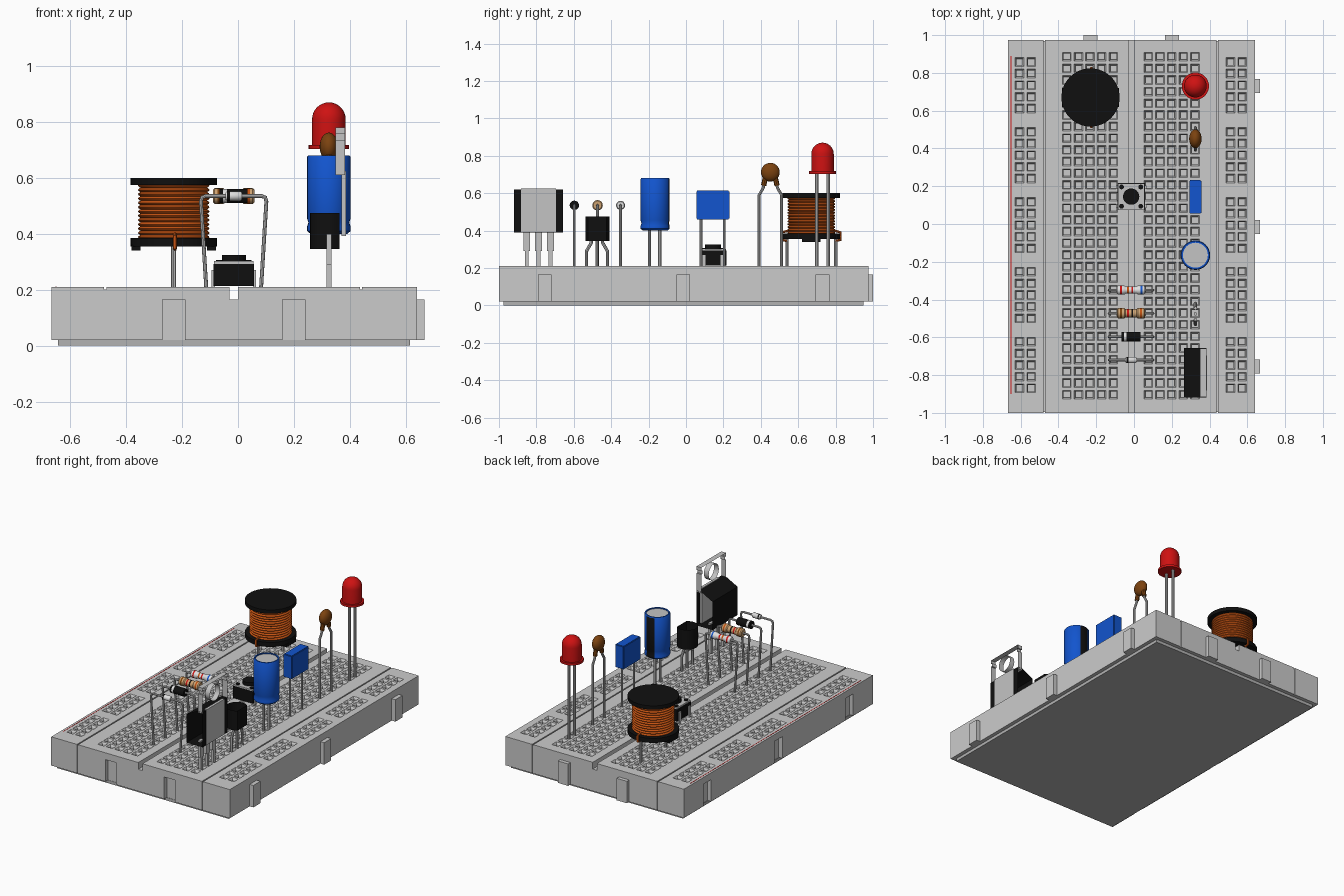
import bpy, bmesh
from math import cos, sin, pi, radians
from mathutils import Matrix, Vector

if "Cube" in bpy.data.objects:
    bpy.data.objects.remove(bpy.data.objects["Cube"])

COLOURS = {
    "board grey": (0.6, 0.6, 0.6), "backing grey": (0.45, 0.45, 0.45),
    "metal": (0.55, 0.55, 0.55), "black": (0.005, 0.005, 0.005),
    "red": (0.62, 0.006, 0.006), "blue": (0.006, 0.09, 0.62),
    "copper": (0.55, 0.085, 0.006), "brown": (0.2, 0.055, 0.005),
    "tan": (0.62, 0.37, 0.17), "white": (0.75, 0.75, 0.75)}
MATS = {}
for label, rgb in COLOURS.items():
    m = bpy.data.materials.new(label)
    m.use_nodes = True
    m.diffuse_color = (*rgb, 1)
    m.node_tree.nodes["Principled BSDF"].inputs["Base Color"].default_value = (*rgb, 1)
    MATS[label] = m
rounded = []
PITCH = 0.0617
TOP = 0.21
COL = 0.325          # column shared by the upright parts


def finish(bm, name, colours, smooth=False):
    bmesh.ops.recalc_face_normals(bm, faces=bm.faces)
    mesh = bpy.data.meshes.new(name)
    bm.to_mesh(mesh)
    bm.free()
    for c in colours:
        mesh.materials.append(MATS[c])
    obj = bpy.data.objects.new(name, mesh)
    bpy.context.collection.objects.link(obj)
    if smooth:
        rounded.append(obj)
    return obj


def boxes(name, spans, colour, bevel=0):
    """One object from boxes given as (x0, x1, y0, y1, z0, z1)."""
    bm = bmesh.new()
    for x0, x1, y0, y1, z0, z1 in spans:
        mat = Matrix.Translation(((x0 + x1) / 2, (y0 + y1) / 2, (z0 + z1) / 2))
        bmesh.ops.create_cube(bm, size=1, matrix=mat @ Matrix.Diagonal((x1 - x0, y1 - y0, z1 - z0, 1)))
    if bevel:
        bmesh.ops.bevel(bm, geom=bm.edges[:], offset=bevel, segments=2, affect='EDGES')
    return finish(bm, name, [colour])


def lathe(name, profile, centre, along_x=False, n=32):
    """Turned part; each profile point is (radius, height, colour of the band after it)."""
    colours = list(dict.fromkeys(p[2] for p in profile))
    bm = bmesh.new()
    rings = []
    for r, h, _ in profile:
        count = n if r > 0 else 1
        rings.append([bm.verts.new((r * cos(2 * pi * i / n), r * sin(2 * pi * i / n), h)) for i in range(count)])
    for a, b, p in zip(rings, rings[1:], profile):
        for i in range(n):
            corners = [a[i % len(a)], a[(i + 1) % len(a)], b[(i + 1) % len(b)], b[i % len(b)]]
            f = bm.faces.new(list(dict.fromkeys(corners)))
            f.material_index = colours.index(p[2])
    turn = Matrix.Rotation(pi / 2, 4, 'Y') if along_x else Matrix()
    bm.transform(Matrix.Translation(centre) @ turn)
    return finish(bm, name, colours, True)


def from_curve(name, loops, colour, matrix=None, depth=0, radius=0):
    """Round wires (radius) or a flat outline with holes, extruded (depth)."""
    cu = bpy.data.curves.new(name, 'CURVE')
    cu.dimensions = '3D' if radius else '2D'
    cu.bevel_depth, cu.bevel_resolution, cu.use_fill_caps = radius, 2, True
    cu.extrude = depth / 2
    for pts in loops:
        s = cu.splines.new('POLY')
        s.points.add(len(pts) - 1)
        s.use_cyclic_u = not radius
        for p, co in zip(s.points, pts):
            p.co = (*co, 1) if radius else (*co, 0, 1)
    temp = bpy.data.objects.new(name, cu)
    mesh = bpy.data.meshes.new_from_object(temp)
    bm = bmesh.new()
    bm.from_mesh(mesh)
    bpy.data.objects.remove(temp)
    bpy.data.meshes.remove(mesh)
    bmesh.ops.remove_doubles(bm, verts=bm.verts, dist=0.0002)
    if matrix:
        bm.transform(matrix)
    for f in bm.faces:
        f.material_index = 0
    return finish(bm, name, [colour], True)


def legs(name, ys, top, x=COL, r=0.009):
    return from_curve(name, [[(x, y, 0.19), (x, y, top)] for y in ys], "metal", radius=r)


def arc(r, a0, a1, n, cx=0, cy=0):
    angles = [radians(a0 + (a1 - a0) * i / n) for i in range(n + 1)]
    return [(cx + r * cos(a), cy + r * sin(a)) for a in angles]


# Board: four blocks with sunken square sockets
def block(name, x0, x1, cols, rows):
    h = 0.023
    xs = [x0] + [c + s for c in cols for s in (-h, h)] + [x1]
    ys = [-1.0] + [r + s for r in sorted(rows) for s in (-h, h)] + [0.975]
    bm = bmesh.new()
    grid = [[bm.verts.new((x, y, TOP)) for y in ys] for x in xs]
    sockets = []
    for i in range(len(xs) - 1):
        for j in range(len(ys) - 1):
            f = bm.faces.new((grid[i][j], grid[i + 1][j], grid[i + 1][j + 1], grid[i][j + 1]))
            if i % 2 and j % 2:
                sockets.append(f)
    rim = [e for e in bm.edges if e.is_boundary]
    wall = bmesh.ops.extrude_edge_only(bm, edges=rim)["geom"]
    bmesh.ops.translate(bm, verts=[v for v in wall if isinstance(v, bmesh.types.BMVert)], vec=(0, 0, 0.02 - TOP))
    bmesh.ops.contextual_create(bm, geom=[e for e in wall if isinstance(e, bmesh.types.BMEdge)])
    bm.normal_update()
    bmesh.ops.inset_individual(bm, faces=sockets, thickness=0.01, depth=-0.012)
    for f in bmesh.ops.extrude_discrete_faces(bm, faces=sockets)["faces"]:
        bmesh.ops.translate(bm, verts=f.verts, vec=(0, 0, -0.03))
    return finish(bm, name, ["board grey"])


main_rows = [0.886 - PITCH * k for k in range(30)]
rail_rows = [0.858 - PITCH * (6 * g + k) for g in range(5) for k in range(5)]
blocks = [
    block("right_rail", -0.667, -0.479, [-0.606, -0.544], rail_rows),
    block("right_field", -0.471, -0.03, [-0.356 + PITCH * i for i in range(5)], main_rows),
    block("left_field", 0.0, 0.436, [0.076 + PITCH * i for i in range(5)], main_rows),
    block("left_rail", 0.444, 0.64, [0.511, 0.573], rail_rows)]
side_y, end_x = (-0.755, -0.015, 0.73), (-0.23, 0.2)
cutter = boxes("notch_cutter", [(x - 0.04, x + 0.04, -1.1, -0.973, 0.0, 0.165) for x in end_x]
               + [(-0.75, -0.64, y - 0.04, y + 0.04, 0.0, 0.165) for y in side_y], "board grey")
cutter.hide_render = True
for b in blocks[:3]:
    mod = b.modifiers.new("notches", 'BOOLEAN')
    mod.operation, mod.solver, mod.object = 'DIFFERENCE', 'EXACT', cutter
    bpy.context.view_layer.objects.active = b
    bpy.ops.object.modifier_apply(modifier=mod.name)
bpy.data.objects.remove(cutter)
boxes("interlock_tabs", [(0.64, 0.667, y - 0.037, y + 0.037, 0.02, 0.165) for y in side_y]
      + [(x - 0.037, x + 0.037, 0.975, 1.0, 0.02, 0.165) for x in end_x], "board grey")
boxes("channel_floor", [(-0.03, 0.0, -1.0, 0.975, 0.02, 0.165)], "board grey")
boxes("seam_fill", [(x - 0.004, x + 0.004, -0.995, 0.97, 0.02, 0.2) for x in (-0.475, 0.44)], "board grey")
boxes("backing_plate", [(-0.643, 0.615, -0.975, 0.95, 0.0, 0.02)], "backing grey")
boxes("rail_line", [(-0.653, -0.649, -0.9, 0.89, TOP, TOP + 0.001)], "red")

# Red lamp
dome = [(r, 0.81 + h, "red") for r, h in arc(0.06, 0, 90, 8)]
dome[-1] = (0, 0.87, "red")
lathe("lamp", [(0, 0.703, "red"), (0.072, 0.703, "red"), (0.072, 0.718, "red"), (0.06, 0.718, "red")] + dome, (COL, 0.73, 0))
legs("lamp_legs", (0.7, 0.761), 0.71)

# Disc capacitor
bm = bmesh.new()
bmesh.ops.create_uvsphere(bm, u_segments=24, v_segments=14, radius=0.05,
                          matrix=Matrix.Translation((COL, 0.451, 0.712)) @ Matrix.Diagonal((0.66, 1, 1, 1)))
finish(bm, "disc_capacitor", ["brown"], True)
from_curve("disc_shoulders", [[(COL, 0.451 + s * 0.025, 0.69), (COL, 0.451 + s * 0.036, 0.64)] for s in (-1, 1)],
           "brown", radius=0.014)
from_curve("disc_legs", [[(COL, 0.451 + s * a, z) for a, z in ((0.034, 0.66), (0.037, 0.63), (0.06, 0.59), (0.06, 0.19))]
                         for s in (-1, 1)], "metal", radius=0.008)

# Film capacitor
boxes("film_capacitor", [(0.293, 0.357, 0.055, 0.232, 0.46, 0.613)], "blue", 0.004)
legs("film_legs", (0.08, 0.204), 0.47, r=0.007)

# Can capacitor with a dark stripe on the rear
can = lathe("can_capacitor", [
    (0, 0.4, "black"), (0.066, 0.4, "blue"), (0.078, 0.41, "blue"), (0.078, 0.425, "blue"), (0.073, 0.44, "blue"),
    (0.078, 0.455, "blue"), (0.078, 0.675, "blue"), (0.074, 0.68, "blue"), (0.066, 0.68, "blue"),
    (0.066, 0.674, "metal"), (0, 0.674, "metal")], (COL, -0.165, 0))
for f in can.data.polygons:
    if f.normal.y > 0.9 and f.center.y > -0.1:
        f.material_index = 0
legs("can_legs", (-0.14, -0.195), 0.41)

# Push button
bx, by = -0.015, 0.145
boxes("button_base", [(bx - 0.072, bx + 0.072, by - 0.072, by + 0.072, 0.213, 0.292)], "black")
boxes("button_plate", [(bx - 0.07, bx + 0.07, by - 0.07, by + 0.07, 0.292, 0.302)], "metal")
boxes("button_pins", [(bx + s * 0.074 - 0.006, bx + s * 0.074 + 0.006, by + t * 0.05 - 0.01, by + t * 0.05 + 0.01, 0.2, 0.27)
                      for s in (-1, 1) for t in (-1, 1)], "metal")
lathe("button_cap", [(0, 0.3, "black"), (0.043, 0.3, "black"), (0.043, 0.325, "black"), (0, 0.325, "black")], (bx, by, 0))
for s in (-1, 1):
    for t in (-1, 1):
        lathe("button_rivet", [(0, 0.3, "black"), (0.013, 0.3, "black"), (0.013, 0.307, "black"), (0, 0.307, "black")],
              (bx + s * 0.051, by + t * 0.051, 0), n=12)

# Small transistor, flat side to the left
from_curve("transistor", [arc(0.064, 50, 310, 20)], "black", Matrix.Translation((0.322, -0.474, 0.41)), 0.13)
from_curve("transistor_legs", [[(COL, -0.476 + s * a, z) for a, z in ((0.03, 0.35), (0.03, 0.335), (0.056, 0.29), (0.056, 0.19))]
                               for s in (-1, 0, 1)], "metal", radius=0.009)

# Power regulator with a drilled metal tab
ry = -0.788
from_curve("regulator_body", [[(0.266, 0.39), (0.384, 0.39), (0.384, 0.62), (0.348, 0.62), (0.266, 0.577)]], "black",
           Matrix.Translation((0, ry, 0)) @ Matrix(((1, 0, 0), (0, 0, -1), (0, 1, 0))).to_4x4(), 0.262)
side = [(0.129, 0.61), (0.129, 0.735), (0.119, 0.735), (0.119, 0.757), (0.129, 0.757), (0.129, 0.78)]
from_curve("regulator_tab", [side + [(-y, z) for y, z in reversed(side)], arc(0.053, 0, 345, 23, 0, 0.703)], "metal",
           Matrix.Translation((0.366, ry, 0)) @ Matrix(((0, 0, 1), (1, 0, 0), (0, 1, 0))).to_4x4(), 0.035)
boxes("regulator_plate", [(0.37, 0.387, ry - 0.093, ry + 0.093, 0.392, 0.625)], "metal")
boxes("regulator_legs", [(COL - 0.009, COL + 0.009, ry + s * 0.064 - w, ry + s * 0.064 + w, z0, z1)
                         for s in (-1, 0, 1) for w, z0, z1 in ((0.018, 0.29, 0.4), (0.01, 0.19, 0.29))], "metal")


# Axial parts, bridging the channel
def axial(name, y, profile):
    lathe(name, profile, (-0.0155, y, 0.535), True, 20)
    half = [(0.03, 0.535), (0.1, 0.535), (0.113, 0.53), (0.117, 0.515), (0.113, 0.45), (0.097, 0.19)]
    from_curve(name + "_lead", [[(-0.0155 + s * a, y, z) for a, z in half] for s in (-1, 1)], "metal", radius=0.007)


def resistor(name, y, r, base, bands):
    pts = [(0, -0.074, base), (r * 0.8, -0.074, base), (r, -0.068, base), (r, -0.036, base), (r * 0.8, -0.03, base)]
    pts += [(r * 0.8, 0.03, base), (r, 0.036, base), (r, 0.068, base), (r * 0.8, 0.074, base), (0, 0.074, base)]
    for t, colour in bands:
        here = r if abs(t) > 0.036 else r * 0.8
        pts += [(here, t - 0.005, colour), (here, t + 0.005, base)]
    axial(name, y, sorted(pts, key=lambda p: (p[1], p[0] if p[1] < 0 else -p[0])))


resistor("pale_resistor", -0.35, 0.024, "white", [(-0.053, "red"), (-0.016, "copper"), (0.006, "red"), (0.055, "blue")])
resistor("tan_resistor", -0.473, 0.028, "tan", [(-0.053, "brown"), (-0.016, "red"), (0.006, "black"), (0.053, "copper")])
axial("black_diode", -0.597, [(0, -0.05, "black"), (0.025, -0.05, "black"), (0.025, -0.038, "white"),
                              (0.025, -0.024, "black"), (0.025, 0.05, "black"), (0, 0.05, "black")])
axial("small_diode", -0.72, [(0, -0.03, "white"), (0.012, -0.03, "white"), (0.017, -0.024, "black"), (0.017, -0.014, "white"),
                             (0.017, 0.024, "white"), (0.012, 0.03, "white"), (0, 0.03, "white")])

# Wound coil
ix, iy, turns = -0.23, 0.67, 13
step = 0.2 / turns
wound = [(0.119 + 0.009 * sin(pi * k / 4), 0.38 + step * (i + k / 4), "copper") for i in range(turns) for k in range(4)]
lathe("coil_winding", [(0, 0.38, "copper")] + wound + [(0.119, 0.58, "copper"), (0, 0.58, "copper")], (ix, iy, 0), n=48)
for name, z0, z1 in (("coil_top_flange", 0.575, 0.6), ("coil_bottom_flange", 0.355, 0.385)):
    lathe(name, [(0, z0, "black"), (0.154, z0, "black"), (0.154, z1, "black"), (0, z1, "black")], (ix, iy, 0), n=48)
boxes("coil_feet", [(ix + s * 0.135 - 0.016, ix + s * 0.135 + 0.016, iy - 0.05, iy + 0.05, 0.34, 0.36) for s in (-1, 1)], "black")
legs("coil_legs", (iy - 0.13, iy + 0.13), 0.36, ix)
from_curve("coil_ends", [[(ix + 0.004, iy + s * a, z) for a, z in ((0.12, 0.4), (0.157, 0.39), (0.157, 0.35), (0.13, 0.345))]
                         for s in (-1, 1)], "copper", radius=0.007)

# Smooth shading on the round parts
bpy.ops.object.select_all(action='DESELECT')
for obj in rounded:
    obj.select_set(True)
bpy.context.view_layer.objects.active = rounded[0]
bpy.ops.object.shade_smooth_by_angle(angle=radians(40))
